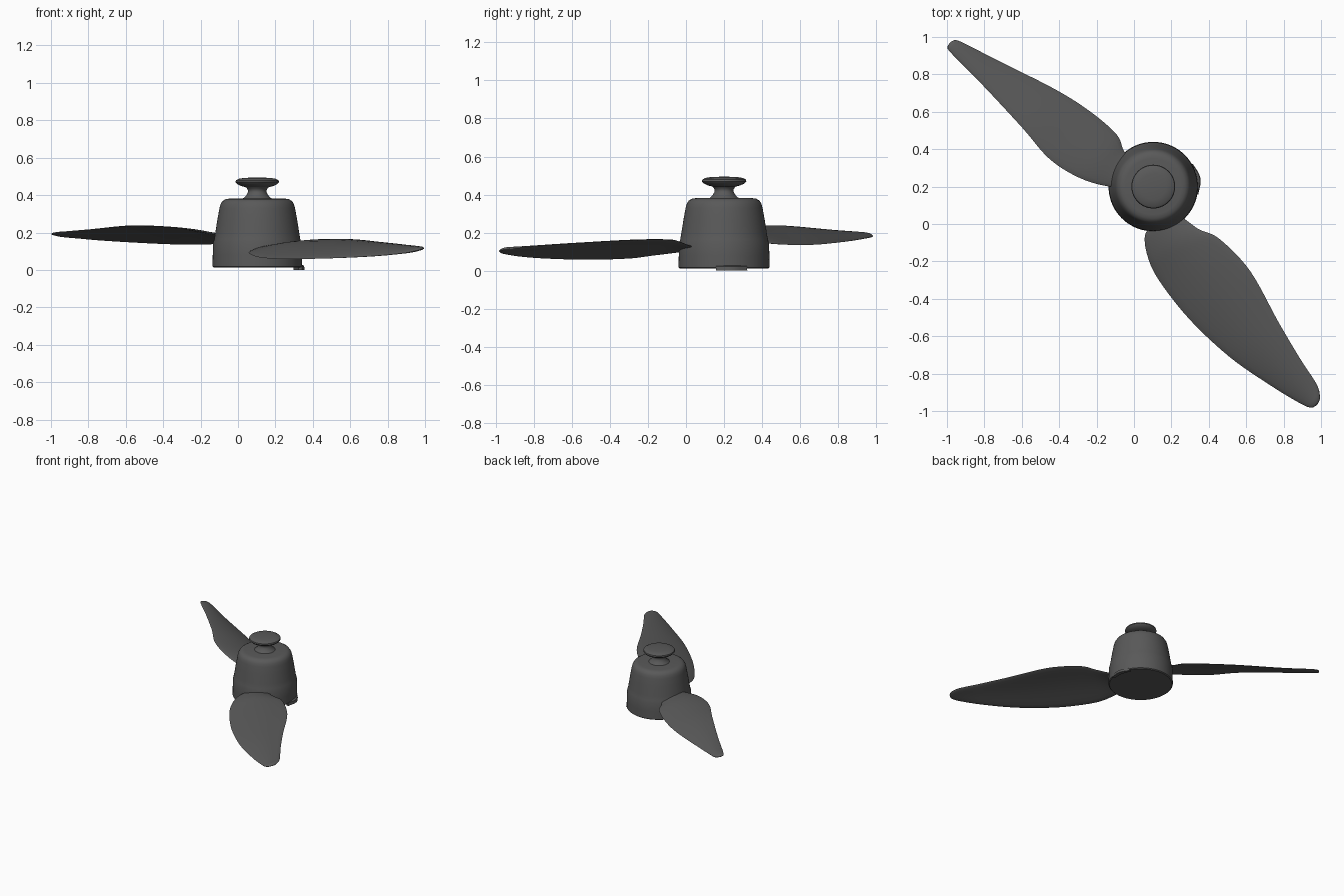
import bpy, bmesh, math
from mathutils import Vector

if "Cube" in bpy.data.objects:
    bpy.data.objects.remove(bpy.data.objects["Cube"])

HUB = (0.103, 0.2)

grey = bpy.data.materials.new("dark_grey")
grey.diffuse_color = (0.1, 0.1, 0.1, 1)
grey.use_nodes = True
grey.node_tree.nodes["Principled BSDF"].inputs["Base Color"].default_value = grey.diffuse_color


def finish(name, bm, angle=40):
    bmesh.ops.recalc_face_normals(bm, faces=bm.faces)
    me = bpy.data.meshes.new(name)
    bm.to_mesh(me)
    bm.free()
    me.materials.append(grey)
    ob = bpy.data.objects.new(name, me)
    bpy.context.collection.objects.link(ob)
    bpy.ops.object.select_all(action='DESELECT')
    ob.select_set(True)
    bpy.context.view_layer.objects.active = ob
    bpy.ops.object.shade_smooth_by_angle(angle=math.radians(angle))
    return ob


def skin(name, rings, angle=40):
    """Join closed rings of points into a capped surface."""
    bm = bmesh.new()
    vs = [[bm.verts.new(p) for p in r] for r in rings]
    n = len(vs[0])
    for a, b in zip(vs, vs[1:]):
        for i in range(n):
            j = (i + 1) % n
            bm.faces.new((a[i], a[j], b[j], b[i]))
    bm.faces.new(vs[0])
    bm.faces.new(vs[-1])
    return finish(name, bm, angle)


def lathe(name, profile, n=72):
    rings = [[(HUB[0] + r * math.cos(2 * math.pi * i / n),
               HUB[1] + r * math.sin(2 * math.pi * i / n), z) for i in range(n)]
             for r, z in profile]
    return skin(name, rings)


def spline(pts, steps=6):
    """Catmull-Rom curve through the points."""
    p = [Vector(q) for q in pts]
    p = [2 * p[0] - p[1]] + p + [2 * p[-1] - p[-2]]
    out = []
    for k in range(1, len(p) - 2):
        a, b, c, d = p[k - 1:k + 3]
        for s in range(steps):
            t = s / steps
            out.append(0.5 * (2 * b + (c - a) * t + (2 * a - 5 * b + 4 * c - d) * t * t
                              + (3 * b - a - 3 * c + d) * t ** 3))
    return out + [p[-2]]


def blade(name, low_edge, high_edge):
    """Twisted, slightly cambered blade between two edge curves."""
    m = 10
    rings = []
    for a, b in zip(spline(low_edge), spline(high_edge)):
        w = (b - a).length
        thick = min(0.011, w * 0.12)
        ring = []
        for i in range(2 * m):
            u = math.pi * i / m
            t = 0.5 - 0.5 * math.cos(u)
            q = a.lerp(b, t)
            q.z += 0.04 * w * math.sin(math.pi * t) + thick * math.sin(u)
            ring.append(q)
        rings.append(ring)
    return skin(name, rings, 60)


# motor housing: lower band, small step, tapering bell with rounded shoulder
lathe("motor_housing", [
    (0.232, 0.012), (0.239, 0.018), (0.238, 0.08), (0.236, 0.145), (0.230, 0.165),
    (0.224, 0.20), (0.213, 0.27), (0.202, 0.33), (0.196, 0.352), (0.186, 0.368),
    (0.170, 0.378), (0.150, 0.381), (0.06, 0.382)])

# flared neck and ceiling disc
lathe("neck", [
    (0.085, 0.375), (0.074, 0.384), (0.060, 0.397), (0.050, 0.415), (0.049, 0.425),
    (0.055, 0.436), (0.066, 0.446)])
lathe("ceiling_disc", [
    (0.055, 0.441), (0.085, 0.448), (0.108, 0.459), (0.117, 0.470), (0.114, 0.479),
    (0.100, 0.487), (0.070, 0.492), (0.02, 0.494)])

# rear left blade
blade("blade_left",
      [(0.03, 0.31, 0.155), (-0.05, 0.385, 0.15), (-0.094, 0.48, 0.14),
       (-0.238, 0.604, 0.135), (-0.425, 0.722, 0.14), (-0.72, 0.87, 0.158),
       (-0.906, 0.965, 0.176), (-0.955, 0.983, 0.182), (-0.98, 0.973, 0.186)],
      [(0.0, 0.2, 0.175), (-0.13, 0.2, 0.192), (-0.29, 0.246, 0.220),
       (-0.452, 0.348, 0.234), (-0.596, 0.513, 0.235), (-0.8, 0.733, 0.214),
       (-0.974, 0.91, 0.197), (-0.996, 0.945, 0.192), (-0.988, 0.965, 0.188)])

# front right blade
blade("blade_right",
      [(0.10, 0.0, 0.105), (0.058, -0.065, 0.095), (0.075, -0.18, 0.08),
       (0.136, -0.305, 0.064), (0.297, -0.51, 0.058), (0.51, -0.71, 0.063),
       (0.725, -0.86, 0.074), (0.885, -0.957, 0.09), (0.945, -0.982, 0.102),
       (0.972, -0.972, 0.108)],
      [(0.22, 0.06, 0.12), (0.28, 0.02, 0.13), (0.35, -0.03, 0.15),
       (0.457, -0.08, 0.162), (0.62, -0.25, 0.162), (0.77, -0.52, 0.147),
       (0.885, -0.715, 0.134), (0.976, -0.856, 0.122), (0.994, -0.925, 0.116),
       (0.984, -0.96, 0.111)])

# small raised lip on the right of the lower band
arc = [math.radians(-10 + 4 * i) for i in range(11)]
rings = []
for a in arc:
    out = 0.25 + 0.006 * math.sin(a * 9)
    rings.append([(HUB[0] + r * math.cos(a), HUB[1] + r * math.sin(a), z)
                  for r, z in ((0.225, 0.0), (out, 0.0), (out - 0.003, 0.022), (0.225, 0.035))])
skin("side_lip", rings)
